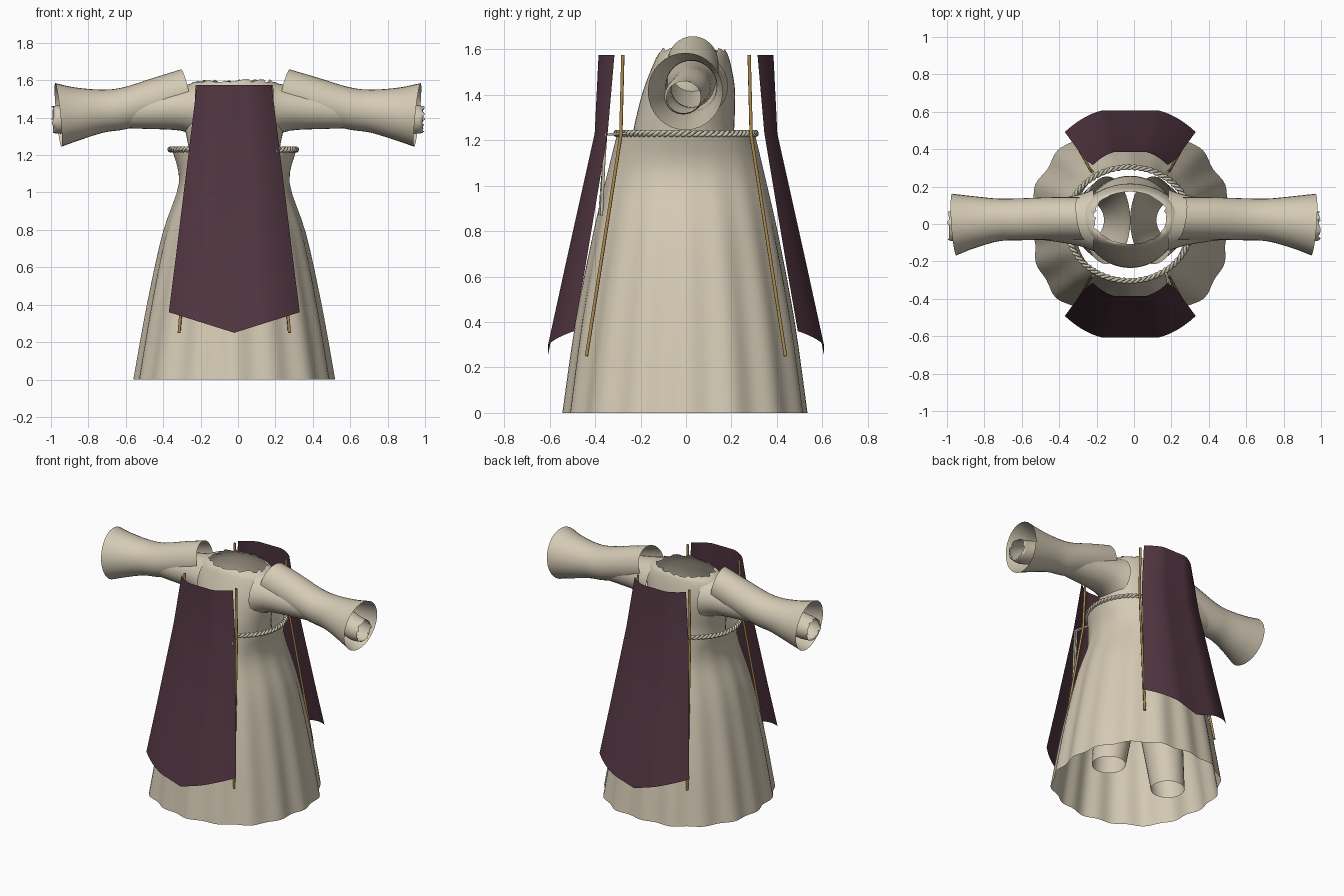
import bpy, bmesh, math, random
from math import sin, cos, pi

if "Cube" in bpy.data.objects:
    bpy.data.objects.remove(bpy.data.objects["Cube"], do_unlink=True)
random.seed(4)
CX = -0.02  # centre line of the garment


def material(name, rgb):
    m = bpy.data.materials.new(name)
    m.use_nodes = True
    m.diffuse_color = (*rgb, 1)
    m.node_tree.nodes["Principled BSDF"].inputs["Base Color"].default_value = (*rgb, 1)
    return m


CLOTH = material("cream cloth", (0.66, 0.59, 0.46))
PLUM = material("plum cloth", (0.083, 0.036, 0.052))
GOLD = material("gold cord", (0.40, 0.25, 0.075))
ROPE = material("pale rope", (0.60, 0.55, 0.43))


def sheet(name, rows, mat, closed=True):
    """Bridge rows of points into an open surface."""
    bm = bmesh.new()
    grid = [[bm.verts.new(p) for p in row] for row in rows]
    n = len(grid[0])
    for a, b in zip(grid, grid[1:]):
        for i in range(n if closed else n - 1):
            j = (i + 1) % n
            bm.faces.new((a[i], a[j], b[j], b[i]))
    bmesh.ops.recalc_face_normals(bm, faces=bm.faces)
    me = bpy.data.meshes.new(name)
    bm.to_mesh(me)
    bm.free()
    for p in me.polygons:
        p.use_smooth = True
    me.materials.append(mat)
    ob = bpy.data.objects.new(name, me)
    bpy.context.collection.objects.link(ob)
    return ob


def cord(name, paths, radius, mat, cyclic=False):
    cu = bpy.data.curves.new(name, "CURVE")
    cu.dimensions = "3D"
    cu.bevel_depth = radius
    cu.bevel_resolution = 1
    cu.use_fill_caps = True
    for path in paths:
        sp = cu.splines.new("POLY")
        sp.points.add(len(path) - 1)
        for pt, co in zip(sp.points, path):
            pt.co = (*co, 1)
        sp.use_cyclic_u = cyclic
    cu.materials.append(mat)
    ob = bpy.data.objects.new(name, cu)
    bpy.context.collection.objects.link(ob)


def angles(n):
    return [2 * pi * i / n for i in range(n)]


def blend(stations, steps):
    """Smoothly resample a list of tuples (Catmull-Rom)."""
    out = []
    last = len(stations) - 1
    for k in range(last):
        a, b, c, d = (stations[min(max(k + o, 0), last)] for o in (-1, 0, 1, 2))
        for s in range(steps):
            t = s / steps
            out.append(tuple(q + t * (r - p) / 2 + t * t * (p - 2.5 * q + 2 * r - w / 2)
                             + t ** 3 * (1.5 * (q - r) + (w - p) / 2)
                             for p, q, r, w in zip(a, b, c, d)))
    return out + [stations[-1]]


# Flared skirt with soft folds, open at both ends
skirt = [(1.22, .33, .305, 0), (1.05, .295, .345, .004), (.78, .38, .405, .010),
         (.4, .46, .475, .016), (0, .53, .53, .018)]
rows = []
for z, rx, ry, amp in blend(skirt, 4):
    row = []
    for a in angles(128):
        k = 1 + amp * 1.8 * sin(2 * a) ** 2 + amp * (cos(16 * a) + .5 * sin(7 * a))
        row.append((CX + rx * k * cos(a), ry * k * sin(a), z))
    rows.append(row)
sheet("skirt", rows, CLOTH)

# Shirt body: height, half width, centre depth, half depth
body = [(.86, .25, .02, .235), (1.0, .24, .015, .24), (1.2, .24, -.01, .225),
        (1.32, .26, 0, .215), (1.43, .28, .015, .2), (1.52, .275, .025, .175),
        (1.575, .245, .03, .155), (1.595, .20, .033, .14)]
rows = [[(CX + rx * cos(a), cy + ry * sin(a), z) for a in angles(48)]
        for z, rx, cy, ry in blend(body, 3)]
rows[-1] = [(x * random.uniform(.92, 1.05), y, z + random.uniform(-.012, .012))
            for x, y, z in rows[-1]]
sheet("shirt_body", rows, CLOTH)


def arm_tube(name, stations, side, ragged=0):
    """Stations: reach, depth, height, depth radius, height radius, lean."""
    rows = []
    for X, cy, cz, ry, rz, lean in blend(stations, 4):
        row = []
        for a in angles(32):
            y, z = ry * cos(a), rz * sin(a)
            reach = X + lean * (z + y * .7)
            row.append((side * reach + CX * (1 - reach), cy + y, cz + z))
        rows.append(row)
    if ragged:
        rows[-1] = [(x - side * random.random() * ragged, y, z) for x, y, z in rows[-1]]
        end = rows[-1][0]
        rows[-1][0] = (side, end[1], end[2])
    sheet(name, rows, CLOTH)


inner = [(.2, .02, 1.44, .165, .15, 0), (.29, .02, 1.45, .135, .12, 0),
         (.48, .02, 1.44, .105, .1, 0), (.75, .02, 1.43, .085, .085, 0),
         (.92, -.01, 1.395, .085, .08, 0), (1.0, -.01, 1.39, .075, .07, 0)]
outer = [(.265, .03, 1.54, .113, .118, .22), (.42, .03, 1.5, .113, .114, .15),
         (.6, .025, 1.45, .112, .112, .05), (.72, .022, 1.435, .114, .115, .05),
         (.86, .01, 1.42, .14, .142, .08), (.96, -.003, 1.415, .165, .17, .1)]
leg = [(.92, .125, .02, .125, .235), (.72, .15, .02, .145, .2),
       (.4, .20, .02, .13, .145), (.04, .25, .02, .11, .11)]

for side, word in ((1, "left"), (-1, "right")):
    arm_tube("shirt_arm_" + word, inner, side, .035)
    arm_tube("wide_sleeve_" + word, outer, side)
    sheet("trouser_leg_" + word,
          [[(CX + side * x + rx * cos(a), y + ry * sin(a), z) for a in angles(32)]
           for z, x, y, rx, ry in blend(leg, 4)], CLOTH)

# Hanging panels: edge height, centre height, half width, centre depth, edge depth
panel = [(1.575, 1.575, .2, .385, .315), (1.23, 1.23, .242, .402, .345),
         (.66, .65, .312, .53, .44), (.36, .25, .35, .608, .492)]
for side, word in ((-1, "front"), (1, "back")):
    rows = []
    for ze, zc, hw, yc, ye in panel:
        row = []
        for i in range(25):
            u = i / 12 - 1
            t = min(1, (1 - abs(u)) / .58)
            t = t * (1.6 - .6 * t)
            row.append((CX + hw * u, side * (ye + (yc - ye) * t), zc + (ze - zc) * abs(u)))
        rows.append(row)
    sheet(word + "_panel", rows, PLUM, closed=False)
    # Gold cords behind the panel edges
    cord(word + "_gold_cords",
         [[(CX + s * .2, side * .278, 1.575), (CX + s * .212, side * .287, 1.22),
           (CX + s * .295, side * .438, .25)] for s in (1, -1)], .008, GOLD)

# Twisted rope belt made of two strands
strands = []
for phase in (0, pi):
    path = []
    for a in angles(480):
        w = 36 * a + phase
        r = .008 * cos(w)
        path.append((CX - .005 + (.336 + r) * cos(a), (.304 + r) * sin(a), 1.23 + .008 * sin(w)))
    strands.append(path)
cord("rope_belt", strands, .0085, ROPE, cyclic=True)

# Loose rope ends at the front left
cord("rope_ends", [[(.17, -.26, 1.23), (x, -.352, 1.225), (x, -.362, 1.1), (x, y, .87)]
                   for x, y in ((.19, -.38), (.205, -.372))], .007, ROPE)
